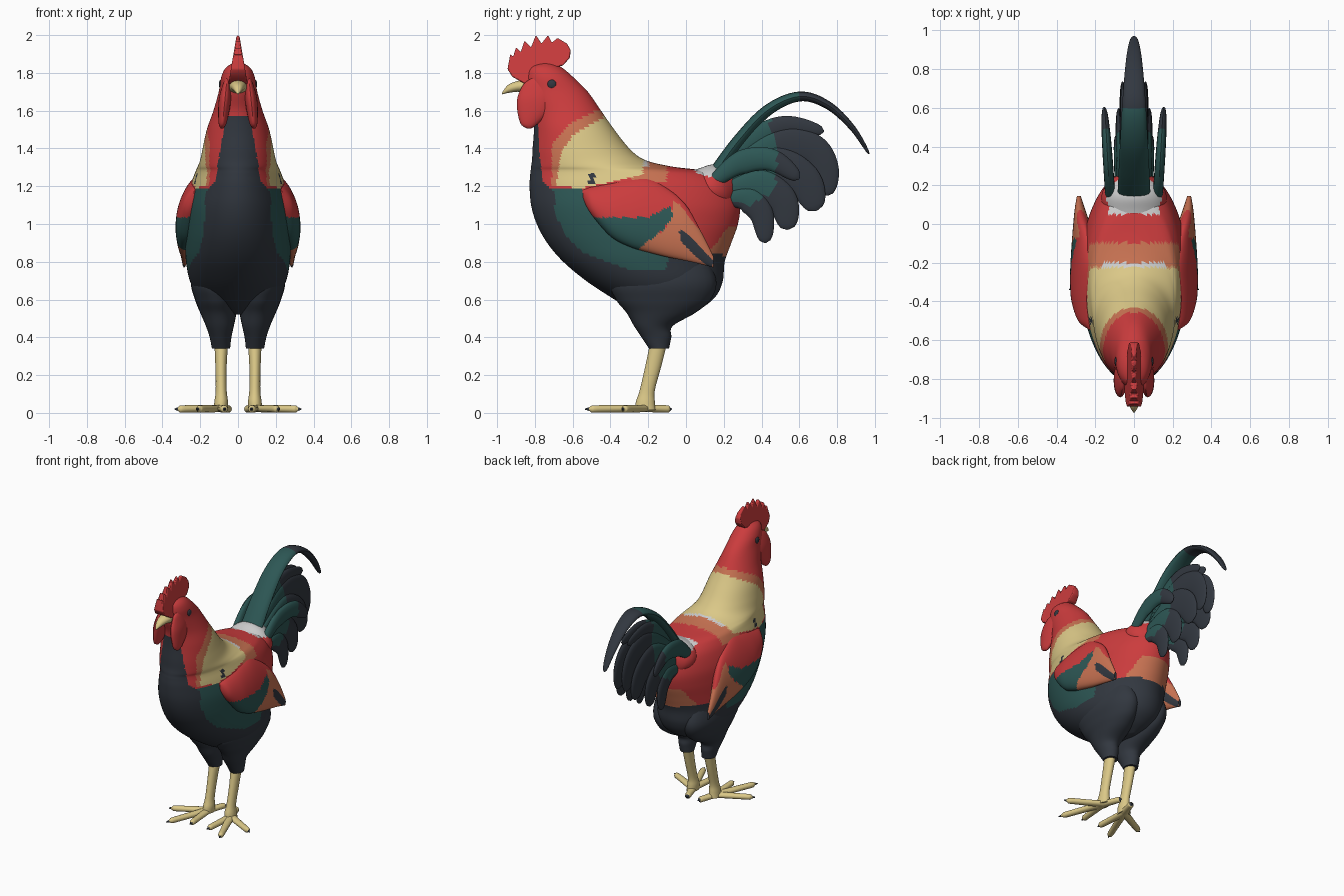
import bpy, bmesh, math
from mathutils import Vector

if "Cube" in bpy.data.objects:
    bpy.data.objects.remove(bpy.data.objects["Cube"])

COLOURS = [("black_feather", (.032, .039, .051)), ("teal_feather", (.026, .095, .090)),
           ("red", (.60, .045, .047)), ("orange_feather", (.58, .17, .085)),
           ("cream", (.71, .58, .245)), ("pale_grey", (.62, .62, .62))]
BLACK, TEAL, RED, ORANGE, CREAM, GREY = range(6)
MATS = []
for n, c in COLOURS:
    m = bpy.data.materials.new(n)
    m.diffuse_color = (*c, 1)
    m.use_nodes = True
    m.node_tree.nodes["Principled BSDF"].inputs["Base Color"].default_value = m.diffuse_color
    MATS.append(m)


def finish(name, bm, rule):
    """Turn a bmesh into a smooth object, colouring faces by a rule on their centres."""
    bmesh.ops.recalc_face_normals(bm, faces=bm.faces)
    for f in bm.faces:
        f.material_index = rule(f.calc_center_median()) if callable(rule) else rule
    me = bpy.data.meshes.new(name)
    bm.to_mesh(me)
    bm.free()
    for m in MATS:
        me.materials.append(m)
    ob = bpy.data.objects.new(name, me)
    bpy.context.collection.objects.link(ob)
    bpy.ops.object.select_all(action='DESELECT')
    ob.select_set(True)
    bpy.context.view_layer.objects.active = ob
    bpy.ops.object.shade_smooth_by_angle(angle=math.radians(45))
    return ob


def smooth(rows, k):
    """Catmull-Rom interpolation of a table of equal-length tuples."""
    p = [rows[0]] + list(rows) + [rows[-1]]
    out = []
    for i in range(1, len(p) - 2):
        for j in range(k):
            t = j / k
            out.append([.5 * (2 * b + (c - a) * t + (2 * a - 5 * b + 4 * c - d) * t * t
                              + (3 * b - a - 3 * c + d) * t ** 3)
                        for a, b, c, d in zip(*p[i - 1:i + 3])])
    return out + [list(rows[-1])]


def loft(name, rings, rule, n=20):
    """Skin elliptical rings given as (centre, half axis, half axis)."""
    bm = bmesh.new()
    loops = []
    for c, u, v in rings:
        c, u, v = Vector(c), Vector(u), Vector(v)
        loops.append([bm.verts.new(c + u * math.cos(2 * math.pi * i / n) + v * math.sin(2 * math.pi * i / n))
                      for i in range(n)])
    for a, b in zip(loops, loops[1:]):
        for i in range(n):
            bm.faces.new((a[i], a[i - 1], b[i - 1], b[i]))
    bm.faces.new(loops[0])
    bm.faces.new(loops[-1])
    return finish(name, bm, rule)


def inside(poly, y, z):
    hit = False
    for (y1, z1), (y2, z2) in zip(poly, poly[1:] + poly[:1]):
        if (z1 > z) != (z2 > z) and y < (y2 - y1) * (z - z1) / (z2 - z1) + y1:
            hit = not hit
    return hit


def paint(patches, default):
    """Colour rule: first side-view patch containing the face centre wins."""
    def rule(c):
        for col, poly in patches:
            if inside(poly, c.y, c.z):
                return col
        return default
    return rule


# Body, neck and head: horizontal slices (z, front y, back y, half width)
slices = [(.52, -.22, 0, .03), (.56, -.31, .09, .13), (.62, -.41, .16, .21), (.7, -.53, .195, .255),
          (.8, -.65, .205, .275), (.9, -.735, .24, .28), (1, -.79, .275, .28), (1.1, -.82, .285, .275),
          (1.2, -.828, .25, .253), (1.26, -.825, .17, .232), (1.285, -.822, .08, .222), (1.305, -.82, -.08, .213),
          (1.34, -.815, -.22, .2), (1.4, -.812, -.3, .187), (1.5, -.805, -.38, .165), (1.6, -.81, -.45, .13),
          (1.7, -.845, -.52, .102), (1.78, -.85, -.6, .088), (1.83, -.83, -.66, .062), (1.86, -.77, -.72, .01)]
body_patches = [
    (BLACK, [(-1, 1.57), (-.785, 1.57), (-.775, 1.35), (-.755, 1.22), (-.7, 1.17), (-.69, 1.05), (-.64, .94),
             (-.55, .85), (-.3, .76), (-.12, .75), (-.08, .84), (.14, .84), (.4, .82), (.4, 0), (-1, 0)]),
    (BLACK, [(-.515, 1.215), (-.485, 1.215), (-.48, 1.27), (-.51, 1.27)]),
    (TEAL, [(-.8, 1.19), (-.55, 1.19), (-.45, 1), (-.05, .95), (-.08, .74), (-.5, .7), (-.8, .9)]),
    (ORANGE, [(-.71, 1.42), (-.62, 1.53), (-.43, 1.62), (-.3, 1.62), (-.3, 1.57), (-.43, 1.57), (-.6, 1.47),
              (-.66, 1.38), (-.69, 1.2), (-.71, 1.2)]),
    (CREAM, [(-.7, 1.2), (-.66, 1.38), (-.6, 1.47), (-.43, 1.57), (-.2, 1.57), (-.23, 1.26), (-.4, 1.22),
             (-.55, 1.19)]),
    (GREY, [(-.235, 1.45), (-.2, 1.45), (-.2, 1.305), (-.235, 1.305)]),
    (ORANGE, [(-.24, 1.4), (-.09, 1.4), (-.1, 1.22), (-.3, 1.22)]),
    (GREY, [(.05, 1.4), (.05, 1.27), (.13, 1.25), (.4, 1.25), (.4, 1.4)]),
    (ORANGE, [(.22, .98), (.4, .98), (.4, .8), (.08, .8), (.16, .9)])]
body_rule = paint(body_patches, RED)
loft("body", [((0, (a + b) / 2, z), (w, 0, 0), (0, (b - a) / 2, 0)) for z, a, b, w in smooth(slices, 7)],
     body_rule, 160)

# Tail root on top of the rump: (y, z, half width, half height)
loft("tail_root", [((0, y, z), (w, 0, 0), (0, -h * .4, h)) for y, z, w, h in
                   smooth([(-.05, 1.15, .1, .1), (.1, 1.18, .165, .11), (.19, 1.2, .15, .115), (.26, 1.23, .06, .06)],
                          10)], body_rule, 48)

# Comb: serrated plate that thins towards the top
bm = bmesh.new()
outline = [(-.85, 1.74), (-.92, 1.78), (-.945, 1.82), (-.93, 1.9), (-.915, 1.885), (-.9, 1.935), (-.875, 1.91),
           (-.855, 1.97), (-.82, 1.935), (-.795, 2), (-.765, 1.955), (-.73, 2), (-.71, 1.96), (-.68, 1.985),
           (-.63, 1.955), (-.61, 1.92), (-.615, 1.88), (-.65, 1.84), (-.72, 1.82), (-.75, 1.76)]
sides = [[bm.verts.new((s * (.007 + (2 - z) * .17), y, z)) for y, z in outline] for s in (1, -1)]
for loop in sides:
    bm.faces.new(loop)
for i in range(len(outline)):
    bm.faces.new((sides[0][i], sides[0][i - 1], sides[1][i - 1], sides[1][i]))
comb = finish("comb", bm, RED)
bev = comb.modifiers.new("soft_edges", 'BEVEL')
bev.width, bev.segments = .012, 2

# Beak: (y, z, half width, half height)
loft("beak", [((0, y, z), (w, 0, 0), (0, 0, h)) for y, z, w, h in
              smooth([(-.82, 1.725, .05, .04), (-.88, 1.73, .04, .03), (-.94, 1.716, .023, .022),
                      (-.975, 1.69, .003, .004)], 5)], CREAM)

wing_rule = paint([
    (BLACK, [(-.04, .97), (0, .955), (.15, .8), (.13, .765), (.05, .83), (-.02, .9)]),
    (TEAL, [(-.6, 1.035), (-.2, 1.035), (-.08, 1.1), (-.07, 1.04), (-.12, .97), (-.25, .87), (-.3, .7), (-.6, .7)]),
    (ORANGE, [(-.3, .87), (-.12, .96), (-.08, 1.03), (-.07, 1.12), (-.03, 1.1), (.06, .98), (.3, .9), (.3, .7),
              (-.3, .7)])], RED)
tail_rule = paint([(TEAL, [(0, 1.15), (.34, 1.1), (.47, 1.18), (.49, 1.42), (.43, 1.53), (.5, 1.6), (.6, 1.62),
                           (.62, 1.8), (0, 1.8)])], BLACK)


def feather(name, path, w, x0, x1, thick=.018, sickle=False):
    """Curved blade following a side-view path."""
    pts = smooth(path, 8)
    rings = []
    for i, (y, z) in enumerate(pts):
        t = i / (len(pts) - 1)
        a, b = pts[max(i - 1, 0)], pts[min(i + 1, len(pts) - 1)]
        nrm = Vector((0, a[1] - b[1], b[0] - a[0])).normalized()
        if sickle:
            h, d = w * (1 - t) ** .5 + .002, thick * (1 - t) ** .5 + .002
        else:
            k = min(1, .4 + 1.6 * t) * math.sqrt(1 - t ** 4 * .995)
            h, d = w * k, thick * math.sqrt(1 - t ** 4 * .99)
        rings.append(((x0 + (x1 - x0) * t, y, z), nrm * h, (d, 0, 0)))
    loft(name, rings, tail_rule, 16)


# Long arching tail feather
feather("sickle_feather", [(.12, 1.22), (.27, 1.43), (.43, 1.6), (.6, 1.675), (.75, 1.63), (.88, 1.51), (.97, 1.37)],
        .034, 0, 0, .085, True)

# Fan feathers of the tail: (path, half width, x at root, x at tip)
fan = [([(.15, 1.25), (.33, 1.43), (.52, 1.52), (.73, 1.49)], .058, .02, .025),
       ([(.2, 1.25), (.45, 1.41), (.65, 1.4), (.735, 1.29), (.745, 1.15)], .09, .03, .035),
       ([(.2, 1.2), (.45, 1.3), (.62, 1.23), (.69, 1.07)], .105, .05, .06),
       ([(.2, 1.17), (.38, 1.2), (.51, 1.12), (.54, .97)], .09, .07, .08),
       ([(.2, 1.13), (.32, 1.13), (.4, 1.05), (.42, .9)], .07, .08, .09),
       ([(.12, 1.2), (.28, 1.32), (.45, 1.34), (.6, 1.24)], .065, .12, .155)]

for s, side in ((1, "left"), (-1, "right")):
    for i, (path, w, x0, x1) in enumerate(fan):
        feather(f"{side}_tail_feather_{i + 1}", path, w, s * x0, s * x1, .026 if i == 5 else .02)

    # Wing: slices along y (y, bottom z, top z, centre x, half thickness, inward lean of the top)
    wing = [(-.545, 1.13, 1.18, .225, .01, 0), (-.5, 1.05, 1.2, .235, .05, .02), (-.4, .935, 1.225, .242, .075, .03),
            (-.3, .88, 1.245, .245, .078, .035), (-.2, .85, 1.245, .248, .072, .035), (-.1, .825, 1.19, .257, .06, .025),
            (0, .805, 1.1, .27, .043, .01), (.08, .787, .96, .28, .026, 0), (.145, .77, .83, .285, .01, 0)]
    loft(f"{side}_wing", [((s * x, y, (a + b) / 2), (-s * k, 0, (b - a) / 2), (t, 0, 0))
                          for y, a, b, x, t, k in smooth(wing, 10)], wing_rule, 80)

    # Wattle: (z, centre y, half depth, half thickness)
    loft(f"{side}_wattle", [((s * (.075 + (1.6 - z) * .1), y, z), (t, 0, 0), (0, d, 0)) for z, y, d, t in
                            smooth([(1.505, -.83, .01, .006), (1.53, -.83, .045, .02), (1.6, -.805, .088, .03),
                                    (1.67, -.795, .097, .032), (1.74, -.79, .07, .02), (1.77, -.79, .03, .01)], 6)], RED)

    # Eye
    bm = bmesh.new()
    bmesh.ops.create_uvsphere(bm, u_segments=16, v_segments=10, radius=.024)
    for v in bm.verts:
        v.co = Vector((v.co.x * .4 + s * .092, v.co.y - .71, v.co.z + 1.74))
    finish(f"{side}_eye", bm, BLACK)

    # Thigh and shank: (z, front y, back y, inner x, outer x)
    for part, col, rows in (
            ("thigh", BLACK, [(.34, -.195, -.09, .042, .138), (.4, -.235, -.078, .035, .15),
                              (.46, -.275, -.07, .022, .17), (.53, -.315, .05, .008, .2),
                              (.6, -.37, .13, 0, .228), (.7, -.4, .16, 0, .25), (.85, -.3, .1, .05, .22)]),
            ("shank", CREAM, [(.015, -.27, -.16, .055, .13), (.06, -.265, -.165, .053, .125),
                              (.12, -.245, -.165, .06, .118), (.25, -.215, -.13, .06, .12),
                              (.37, -.19, -.1, .052, .125)])):
        loft(f"{side}_{part}", [((s * (p + q) / 2, (a + b) / 2, z), ((q - p) / 2, 0, 0), (0, (b - a) / 2, 0))
                                for z, a, b, p, q in smooth(rows, 6)], col, 28)

    # Toes with dark claw tips
    for i, (tx, ty) in enumerate([(.07, -.47), (.22, -.535), (.335, -.34), (.045, -.075)]):
        root, tip = Vector((s * .092, -.215, .024)), Vector((s * tx, ty, .02))
        d = tip - root
        across = Vector((-d.y, d.x, 0)).normalized()
        prof = [(0, .03, .026), (.3, .026, .023), (.6, .023, .021), (.86, .02, .02), (.92, .009, .011),
                (1, .002, .003)]
        loft(f"{side}_toe_{i + 1}", [(root + d * t, across * w, (0, 0, min(h, .02))) for t, w, h in smooth(prof, 4)],
             lambda c, p=tip: BLACK if (c - p).length < .02 else CREAM, 14)
